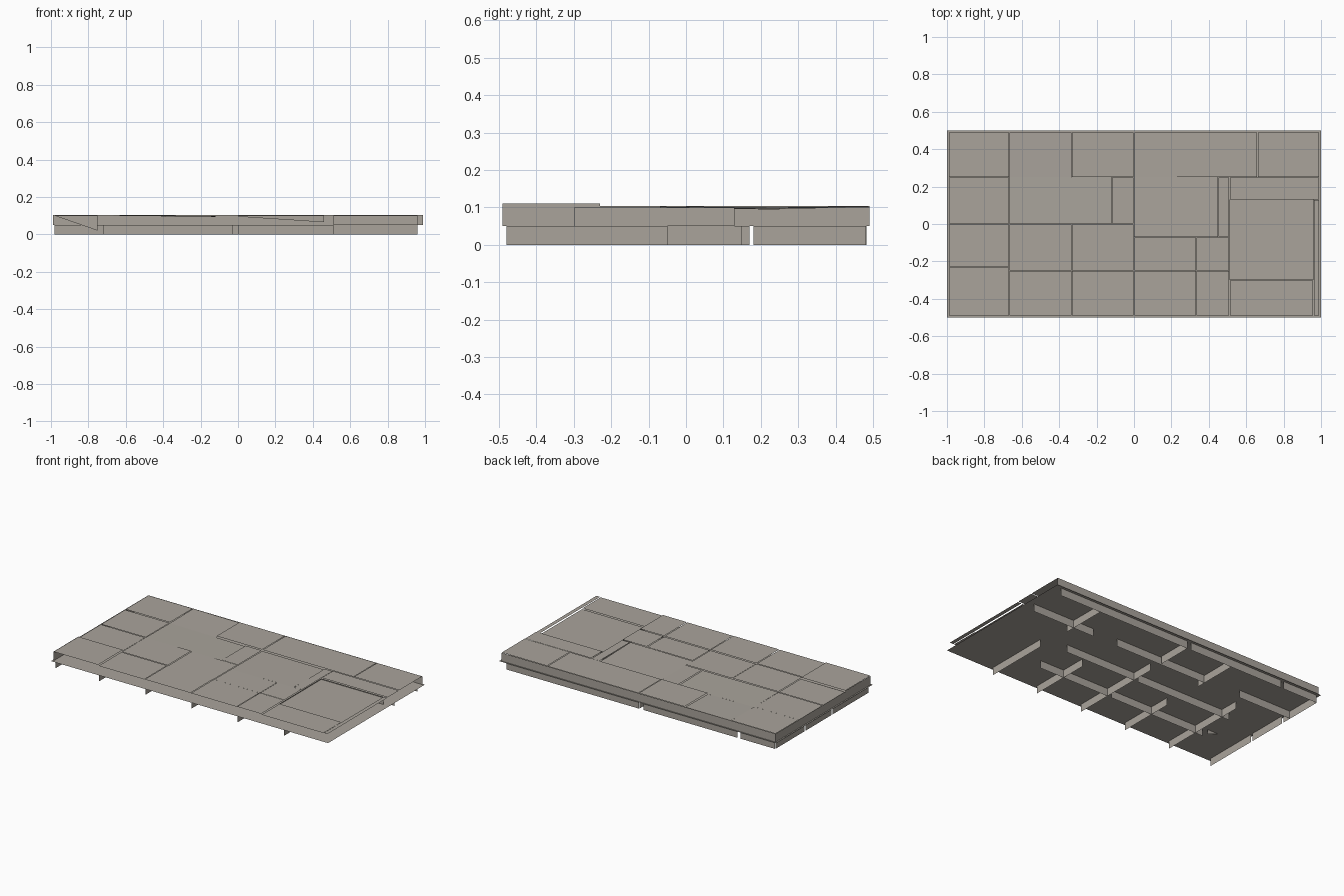
import bpy, bmesh

if "Cube" in bpy.data.objects:
    bpy.data.objects.remove(bpy.data.objects["Cube"])

def material(name, col):
    m = bpy.data.materials.new(name)
    m.diffuse_color = (*col, 1)
    m.use_nodes = True
    m.node_tree.nodes["Principled BSDF"].inputs["Base Color"].default_value = m.diffuse_color
    return m

STONE = material("stone", (0.40, 0.37, 0.33))

def sheet(name, quads):
    """Object made of thin open quads."""
    bm = bmesh.new()
    for q in quads:
        bm.faces.new([bm.verts.new(p) for p in q])
    me = bpy.data.meshes.new(name)
    bm.to_mesh(me)
    bm.free()
    me.materials.append(STONE)
    ob = bpy.data.objects.new(name, me)
    bpy.context.collection.objects.link(ob)
    return ob

def slab(x0, x1, y0, y1, za, zb=None, zc=None, zd=None):
    """Upward facing tile; optional separate corner heights."""
    zb, zc, zd = [za if z is None else z for z in (zb, zc, zd)]
    return [(x0, y0, za), (x1, y0, zb), (x1, y1, zc), (x0, y1, zd)]

def wall(x0, y0, x1, y1, lo, hi, lo2=None):
    """Upright sheet along a line, bottom edge may slope."""
    return [(x0, y0, lo), (x1, y1, lo if lo2 is None else lo2), (x1, y1, hi), (x0, y0, hi)]

T, H, M = 1 / 3, 0.104, 0.05
G = 0.002  # half of the joint width

# paving tiles: x0, x1, y0, y1, height
tiles = [
    (-.99, -2*T, .25, .49, H), (-T, 0, .25, .49, .105),
    (0, .66, .25, .49, H), (.66, .99, .25, .49, .105),
    (-.99, -2*T, 0, .25, .102), (-.12, 0, 0, .25, .101),
    (-.99, -2*T, -.23, 0, .102), (-2*T, -T, -.25, 0, H), (-T, 0, -.25, 0, .102),
    (0, T, -.25, -.07, .102), (T, .51, -.25, -.07, H), (.45, .51, -.07, .25, .102),
    (.51, .99, .13, .25, H), (.96, .99, -.49, .13, .102),
    (-.99, -2*T, -.49, -.23, .11), (-2*T, -T, -.49, -.25, H), (-T, 0, -.49, -.25, .105),
    (0, T, -.49, -.25, H), (T, .51, -.49, -.25, .105), (.51, .96, -.49, -.3, .1),
]
sheet("paving_tiles", [slab(a + G, b - G, c + G, d - G, z) for a, b, c, d, z in tiles])

# slightly sunken tiles with uneven corners, and the square sunken panel
sheet("tilted_tiles", [
    slab(-2*T, -.12, 0, .25, .102, .098, .094, .1),
    slab(-2*T, -T, .25, .49, .1, .096, .1, .103),
    slab(0, .45, -.07, .25, .1, .102, .095, .097),
])
sheet("sunken_panel", [slab(.51, .96, -.3, .13, .094)])

# continuous underside, slightly wider than the tiles, facing down
under = []
for a, b in ((-1, -2*T), (-2*T, -T), (-T, 0), (0, T), (T, 2*T), (2*T, 1)):
    for c, d in ((-.5, -.25), (-.25, 0), (0, .25), (.25, .5)):
        under.append(slab(a, b, c, d, M)[::-1])
sheet("underside", under)

# upper rim on the back and left, one piece per edge tile
rim = [wall(a, .49, b, .49, M, H)
       for a, b in ((.99, .66), (.66, 0), (0, -T), (-T, -2*T), (-2*T, -.99))]
rim += [wall(-.99, a, -.99, b, M, .11 if b < -.4 else H)
        for a, b in ((.49, .25), (.25, 0), (0, -.23), (-.23, -.49))]
sheet("upper_rim", rim)

# lower skirt on the back and left sides
skirt = [wall(a, .482, b, .482, 0, M) for a, b in ((.96, 0), (-.03, -.71), (-.73, -.98))]
skirt += [wall(-.982, a, -.982, b, 0, M) for a, b in ((.482, .18), (.17, -.1), (-.11, -.48))]
sheet("lower_skirt", skirt)

# ribs hanging from the underside, front to back
ribs = [wall(x, a, x, b, 0, M) for x, a, b in (
    (-2*T, -.48, .13), (-T, -.48, -.1), (0, -.48, .15), (T, -.48, -.07),
    (2*T, -.48, -.05), (-T, .18, .48), (0, .25, .48), (.66, .18, .48))]
# ribs hanging from the underside, left to right
ribs += [wall(b, y, a, y, 0, M) for y, a, b in (
    (-.24, -.72, -.03), (-.24, 0, .51), (0, -.72, -.03), (0, 0, .51),
    (.24, -.98, -.6), (.24, -.33, .33), (.24, .51, .96))]
sheet("support_ribs", ribs)

# wedge shaped fins between tiles and underside
sheet("inner_fins", [
    wall(-.98, -.23, -.75, -.23, .1, .102, .02),
    wall(0, -.25, .46, -.25, .095, .1, .065),
    wall(.51, -.3, .51, .13, M, .1),
    wall(.51, .13, .96, .13, M, .1),
])
